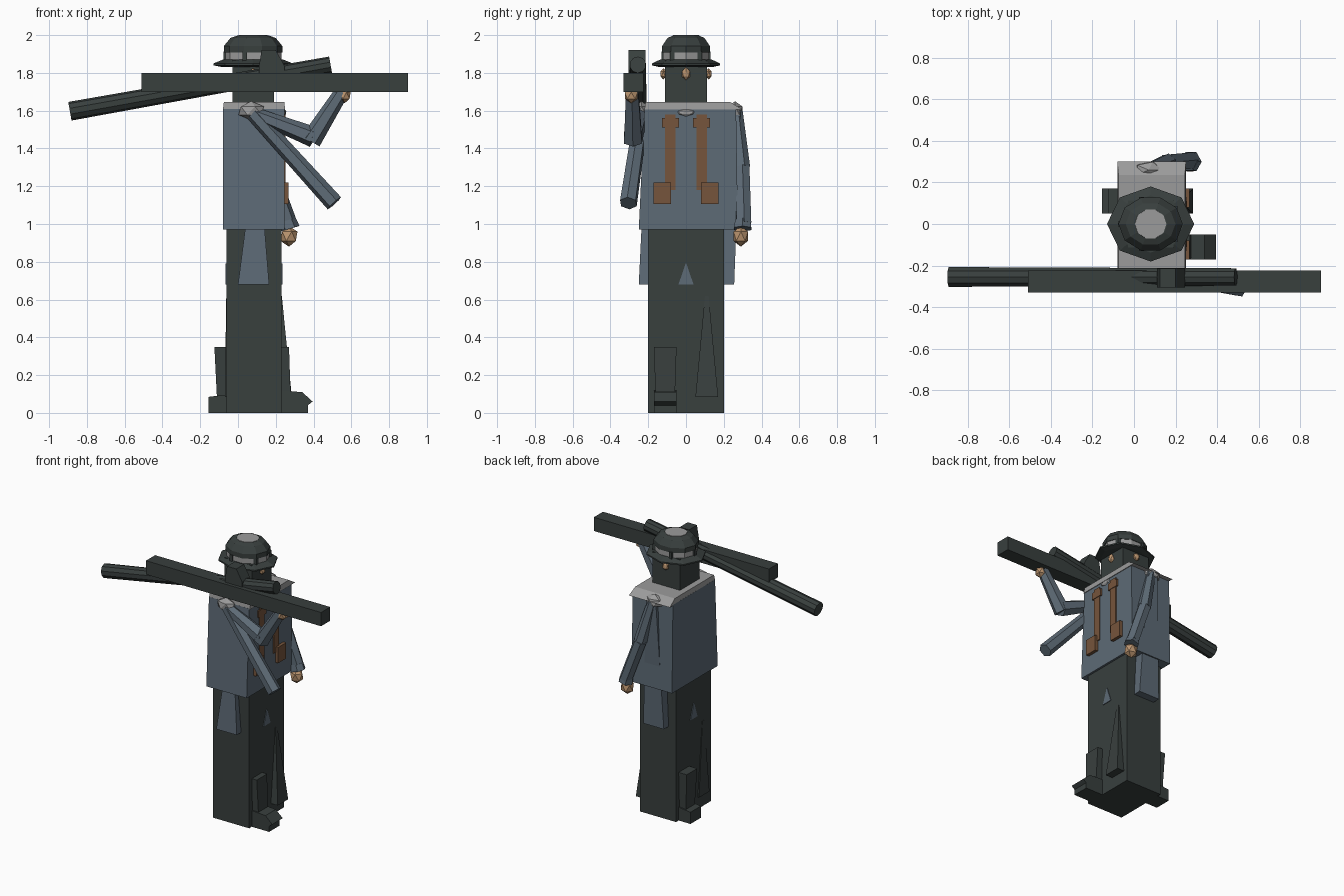
import bpy, bmesh, math
from mathutils import Vector, Matrix

cube = bpy.data.objects.get("Cube")
if cube:
    bpy.data.objects.remove(cube)


def material(name, rgb):
    m = bpy.data.materials.new(name)
    m.use_nodes = True
    m.diffuse_color = (*rgb, 1)
    m.node_tree.nodes["Principled BSDF"].inputs["Base Color"].default_value = (*rgb, 1)
    return m


DARK = material("dark green", (0.04, 0.05, 0.048))
BLUE = material("slate blue", (0.11, 0.145, 0.18))
GREY = material("pale grey", (0.33, 0.33, 0.33))
BROWN = material("leather brown", (0.18, 0.09, 0.045))
SKIN = material("skin", (0.5, 0.3, 0.16))


def finish(name, bm, mat):
    bmesh.ops.recalc_face_normals(bm, faces=bm.faces)
    mesh = bpy.data.meshes.new(name)
    bm.to_mesh(mesh)
    bm.free()
    mesh.materials.append(mat)
    ob = bpy.data.objects.new(name, mesh)
    bpy.context.collection.objects.link(ob)
    return ob


def loft(name, low, high, mat):
    """Box between two rectangles given as (x0, x1, y0, y1, z)."""
    bm = bmesh.new()
    rings = []
    for x0, x1, y0, y1, z in (low, high):
        rings.append([bm.verts.new((x, y, z)) for x, y in
                      ((x0, y0), (x1, y0), (x1, y1), (x0, y1))])
    a, b = rings
    bm.faces.new(a)
    bm.faces.new(b)
    for i in range(4):
        j = (i + 1) % 4
        bm.faces.new((a[i], a[j], b[j], b[i]))
    return finish(name, bm, mat)


def box(name, x0, x1, y0, y1, z0, z1, mat):
    return loft(name, (x0, x1, y0, y1, z0), (x0, x1, y0, y1, z1), mat)


def limb(name, points, radii, sides, mat):
    """Chain of tapered prisms joined at their ends."""
    bm = bmesh.new()
    for i in range(len(points) - 1):
        p, q = Vector(points[i]), Vector(points[i + 1])
        turn = (q - p).to_track_quat('Z', 'Y').to_matrix().to_4x4()
        bmesh.ops.create_cone(bm, cap_ends=True, segments=sides, radius1=radii[i],
                              radius2=radii[i + 1], depth=(q - p).length,
                              matrix=Matrix.Translation((p + q) / 2) @ turn)
    return finish(name, bm, mat)


def lathe(name, profile, sides, mat, squash=0.86, cx=0.08):
    """Faceted rings of (radius, z) stacked into a closed solid."""
    bm = bmesh.new()
    rings = []
    for r, z in profile:
        rings.append([bm.verts.new((cx + r * math.cos(a), r * squash * math.sin(a), z))
                      for a in (math.tau * k / sides for k in range(sides))])
    for a, b in zip(rings, rings[1:]):
        for i in range(sides):
            j = (i + 1) % sides
            bm.faces.new((a[i], a[j], b[j], b[i]))
    bm.faces.new(rings[0])
    bm.faces.new(rings[-1])
    return finish(name, bm, mat)


def lump(name, centre, size, mat):
    bm = bmesh.new()
    bmesh.ops.create_icosphere(bm, subdivisions=1, radius=1,
                               matrix=Matrix.Translation(centre) @ Matrix.Diagonal((*size, 1)))
    return finish(name, bm, mat)


def prism(name, outline, y0, y1, mat):
    """Outline in x and z, extruded along y."""
    bm = bmesh.new()
    face = bm.faces.new([bm.verts.new((x, y0, z)) for x, z in outline])
    ext = bmesh.ops.extrude_face_region(bm, geom=[face])
    verts = [v for v in ext["geom"] if isinstance(v, bmesh.types.BMVert)]
    bmesh.ops.translate(bm, verts=verts, vec=(0, y1 - y0, 0))
    return finish(name, bm, mat)


# Body
box("trousers", -0.06, 0.23, -0.2, 0.2, 0, 0.98, DARK)
loft("jacket", (-0.08, 0.245, -0.25, 0.275, 0.97), (-0.08, 0.245, -0.22, 0.265, 1.61), BLUE)
loft("collar", (-0.08, 0.25, -0.22, 0.3, 1.605), (-0.075, 0.245, -0.215, 0.235, 1.645), GREY)
for side, y in (("right", -0.235), ("left", 0.26)):
    lump(side + "_shoulder_tuft", (0.07, y, 1.6), (0.075, 0.045, 0.05), GREY)
lump("throat_button", (0.245, 0, 1.59), (0.012, 0.05, 0.02), GREY)

# Coat tails on both hips, and the hem points front and back
loft("right_coat_tail", (0.0, 0.165, -0.25, -0.19, 0.68), (0.04, 0.14, -0.235, -0.19, 0.99), BLUE)
loft("left_coat_tail", (0.0, 0.165, 0.19, 0.255, 0.68), (0.04, 0.12, 0.19, 0.29, 1.6), BLUE)
for side, x in (("front", 0.23), ("back", -0.06)):
    loft(side + "_hem_point", (x - 0.005, x + 0.005, -0.04, 0.04, 0.68),
         (x - 0.005, x + 0.005, -0.002, 0.002, 0.79), BLUE)

# Legs: one strides forward, the other back, as a half-turn of each other
for name, s in (("front", 1), ("back", -1)):
    def px(d):
        return 0.085 + s * d

    y0, y1 = sorted((-0.17 * s, -0.05 * s))
    loft(name + "_shin", (px(0.1), px(0.195), y0 + 0.01, y1 - 0.01, 0.05),
         (px(0.1), px(0.185 if s > 0 else 0.21), y0, y1, 0.35), DARK)
    k0, k1 = sorted((0.05 * s, 0.17 * s))
    loft(name + "_trouser_fold", (px(0.1), px(0.2 if s > 0 else 0.155), k0, k1, 0.085),
         (px(0.1), px(0.147), 0.11 * s - 0.01, 0.11 * s + 0.01, 0.62), DARK)
    if s > 0:
        prism("front_foot", ((0.2, 0), (0.37, 0), (0.37, 0.04), (0.395, 0.06),
                             (0.34, 0.11), (0.2, 0.12)), y0, y1, DARK)
    else:
        prism("back_foot", ((-0.03, 0), (-0.155, 0), (-0.155, 0.085), (-0.03, 0.1)),
              y0, y1, DARK)

# Straps, buckles and pouches on the chest
for side, s in (("right", -1), ("left", 1)):
    for part, a, b, z0, z1, x in (("strap", 0.055, 0.11, 1.18, 1.58, 0.252),
                                  ("buckle", 0.037, 0.127, 1.51, 1.56, 0.256),
                                  ("pouch", 0.08, 0.172, 1.105, 1.22, 0.268)):
        y0, y1 = sorted((a * s, b * s))
        box(side + "_" + part, 0.24, x, y0, y1, z0, z1, BROWN)

# Head
box("head", -0.03, 0.19, -0.112, 0.112, 1.63, 1.87, DARK)
for side, y in (("right", -0.12), ("left", 0.12)):
    lump(side + "_ear", (0.08, y, 1.795), (0.025, 0.018, 0.03), SKIN)
lump("nose", (0.195, 0, 1.795), (0.02, 0.024, 0.034), SKIN)

# Hat
lathe("hat_brim", ((0.17, 1.832), (0.21, 1.84), (0.21, 1.85), (0.16, 1.87)), 8, DARK)
lathe("hat_band", ((0.15, 1.86), (0.15, 1.912)), 10, GREY)
lathe("hat_crown", ((0.155, 1.908), (0.155, 1.942), (0.12, 1.985), (0.082, 1.998)), 10, DARK)
lathe("hat_top", ((0.078, 1.99), (0.076, 2.0)), 10, GREY, 0.95)
for k in range(5):
    a = math.tau * (k + 0.5) / 5
    x, y = 0.08 + 0.145 * math.cos(a), 0.125 * math.sin(a)
    box("band_stud_%d" % (k + 1), x - 0.012, x + 0.012, y - 0.012, y + 0.012, 1.86, 1.912, DARK)

# Shouldered load
box("long_beam", -0.51, 0.9, -0.33, -0.225, 1.7, 1.8, DARK)
limb("round_pole", ((-0.89, -0.255, 1.597), (0.49, -0.255, 1.843)), (0.05, 0.044), 10, DARK)
prism("beam_block", ((0.11, 1.79), (0.11, 1.83), (0.125, 1.92), (0.2, 1.92),
                     (0.245, 1.84), (0.245, 1.79)), -0.305, -0.215, DARK)

# Right arm raised to the beam, with a hanging sleeve
limb("right_upper_arm", ((0.08, -0.235, 1.585), (0.4, -0.28, 1.46)), (0.035, 0.055), 6, BLUE)
limb("right_forearm", ((0.385, -0.28, 1.44), (0.55, -0.285, 1.7)), (0.055, 0.038), 6, BLUE)
lump("right_hand", (0.565, -0.29, 1.68), (0.035, 0.04, 0.04), SKIN)
limb("hanging_sleeve", ((0.08, -0.235, 1.585), (0.51, -0.305, 1.11)), (0.04, 0.048), 6, BLUE)

# Left arm hanging
limb("left_arm", ((0.08, 0.265, 1.6), (0.16, 0.295, 1.3), (0.27, 0.305, 1.0)),
     (0.035, 0.045, 0.045), 6, BLUE)
limb("left_cuff", ((0.262, 0.3, 1.02), (0.275, 0.3, 0.975)), (0.045, 0.053), 6, BLUE)
lump("left_hand", (0.27, 0.29, 0.935), (0.05, 0.045, 0.055), SKIN)
